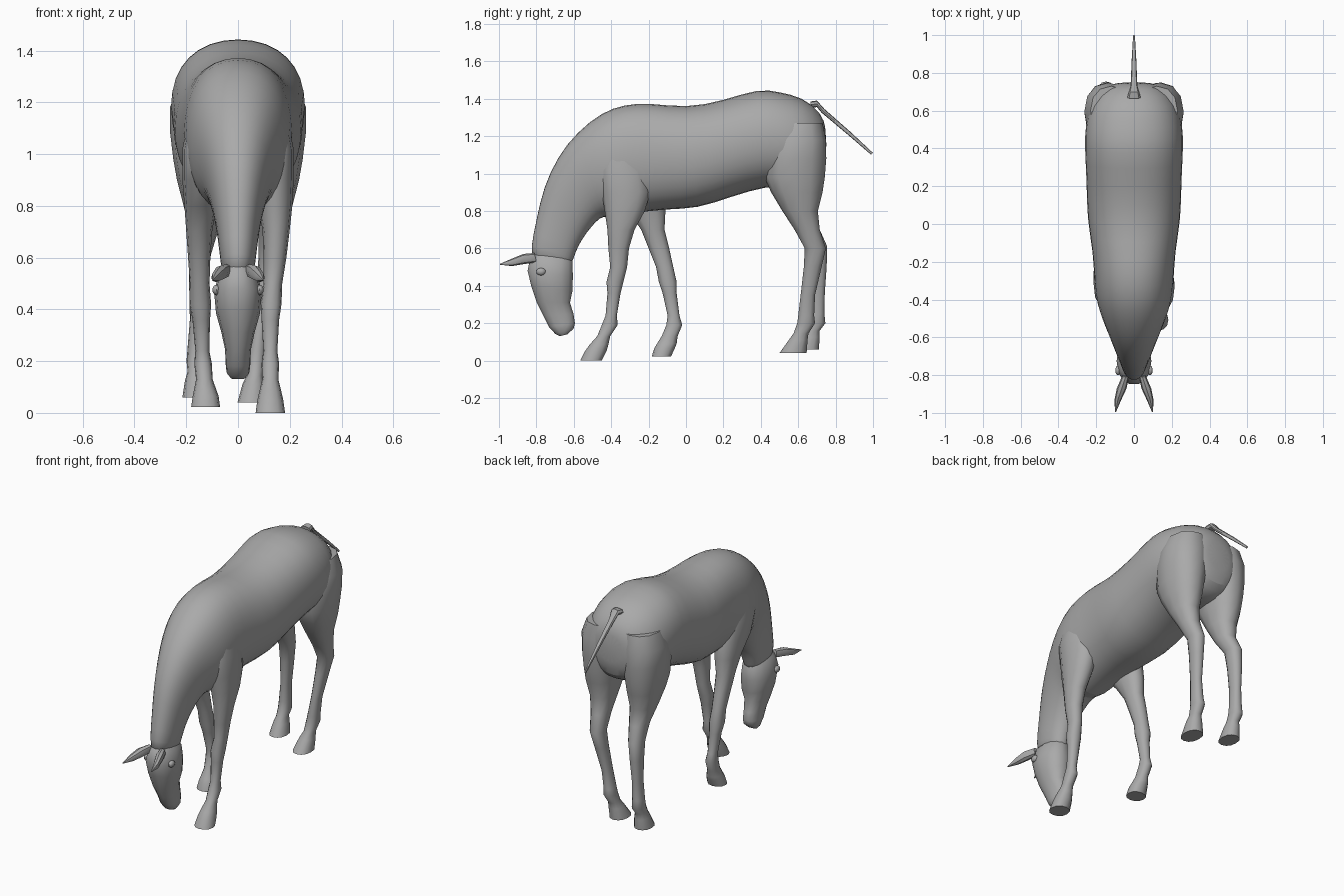
import bpy, bmesh, math
from mathutils import Vector

coat = bpy.data.materials.new("grey_coat")
coat.diffuse_color = (0.4, 0.4, 0.4, 1)


def finish(bm, name, angle=40, subdiv=0):
    bmesh.ops.recalc_face_normals(bm, faces=bm.faces)
    mesh = bpy.data.meshes.new(name)
    bm.to_mesh(mesh)
    bm.free()
    mesh.materials.append(coat)
    ob = bpy.data.objects.new(name, mesh)
    bpy.context.collection.objects.link(ob)
    bpy.context.view_layer.objects.active = ob
    ob.select_set(True)
    bpy.ops.object.shade_smooth_by_angle(angle=math.radians(angle))
    ob.select_set(False)
    if subdiv:
        ob.modifiers.new("smooth", 'SUBSURF').levels = subdiv
        ob.modifiers["smooth"].render_levels = subdiv
    return ob


def loft(name, rings, sides=14, power=0.9, angle=40, subdiv=0):
    """Skin rounded rings; each is (y, z of one edge, y, z of other edge, x centre, half width)."""
    bm = bmesh.new()
    loops = []
    for ya, za, yb, zb, xc, w in rings:
        a, b = Vector((xc, ya, za)), Vector((xc, yb, zb))
        mid, half = (a + b) / 2, (a - b) / 2
        loop = []
        for i in range(sides):
            t = 2 * math.pi * i / sides
            c, s = math.cos(t), math.sin(t)
            c = math.copysign(abs(c) ** power, c)
            s = math.copysign(abs(s) ** power, s)
            loop.append(bm.verts.new(mid + half * s + Vector((w * c, 0, 0))))
        loops.append(loop)
    for p, q in zip(loops, loops[1:]):
        for i in range(sides):
            j = (i + 1) % sides
            bm.faces.new((p[i], p[j], q[j], q[i]))
    bm.faces.new(loops[0])
    bm.faces.new(loops[-1])
    return finish(bm, name, angle, subdiv)


def leg(name, side, rows):
    """Rows are (z, front y, back y, x distance from middle, half width)."""
    return loft(name, [(yf, z, yb, z, side * x, w) for z, yf, yb, x, w in rows],
                sides=12, angle=45)


# Trunk and lowered neck, from rump to poll
trunk = [
    (.750, 1.24, .752, 1.08, .08), (.725, 1.33, .735, .98, .16),
    (.62, 1.415, .66, .92, .24), (.50, 1.44, .55, .92, .262),
    (.39, 1.462, .44, .93, .268), (.20, 1.395, .24, .87, .255),
    (0, 1.355, .06, .805, .255), (-.20, 1.385, -.10, .805, .22),
    (-.33, 1.375, -.30, .78, .215), (-.45, 1.335, -.40, .75, .20),
    (-.585, 1.225, -.44, .77, .165), (-.685, 1.10, -.48, .74, .13),
    (-.765, .93, -.53, .68, .10), (-.80, .76, -.57, .62, .08),
    (-.835, .60, -.60, .55, .07), (-.82, .53, -.62, .47, .05)]
loft("trunk_and_neck", [(a, b, c, d, 0, w) for a, b, c, d, w in trunk],
     sides=16, subdiv=1)

# Head, from poll down to muzzle
head = [
    (-.80, .585, -.63, .565, .045), (-.835, .55, -.605, .53, .075),
    (-.85, .48, -.602, .45, .092), (-.83, .40, -.605, .37, .085),
    (-.80, .31, -.618, .31, .064), (-.765, .24, -.60, .25, .050),
    (-.735, .18, -.592, .20, .048), (-.70, .142, -.60, .17, .044),
    (-.675, .13, -.635, .14, .028)]
loft("head", [(a, b, c, d, 0, w) for a, b, c, d, w in head], sides=14)

# Ears and eyes, mirrored
for side, label in ((1, "right"), (-1, "left")):
    loft("ear_" + label, [
        (-.81, .575, -.80, .525, side * .045, .018),
        (-.87, .570, -.87, .515, side * .065, .026),
        (-.93, .545, -.93, .505, side * .085, .018),
        (-.995, .517, -.995, .512, side * .098, .003)], sides=8)
    bm = bmesh.new()
    bmesh.ops.create_uvsphere(bm, u_segments=10, v_segments=6, radius=1)
    for v in bm.verts:
        v.co = Vector((v.co.x * .016 + side * .084, v.co.y * .026 - .775, v.co.z * .02 + .475))
    finish(bm, "eye_" + label)

# Front legs: right one forward, left one back
leg("front_leg_right", 1, [
    (1.15, -.44, -.22, .13, .06), (1.02, -.465, -.20, .14, .075),
    (.90, -.45, -.19, .14, .075), (.80, -.435, -.22, .145, .065),
    (.70, -.42, -.275, .147, .052), (.60, -.415, -.305, .143, .044),
    (.50, -.405, -.315, .135, .036), (.42, -.425, -.335, .128, .040),
    (.36, -.42, -.35, .125, .034), (.24, -.43, -.37, .125, .027),
    (.19, -.45, -.365, .125, .034), (.13, -.475, -.405, .125, .031),
    (.085, -.515, -.415, .125, .042), (.05, -.54, -.425, .125, .050),
    (0, -.565, -.45, .125, .057)])
leg("front_leg_left", -1, [
    (1.15, -.42, -.20, .13, .06), (1.02, -.455, -.16, .14, .075),
    (.90, -.41, -.12, .14, .075), (.80, -.31, -.11, .145, .062),
    (.70, -.24, -.115, .15, .050), (.60, -.20, -.09, .15, .043),
    (.50, -.16, -.068, .148, .038), (.42, -.145, -.05, .146, .042),
    (.36, -.125, -.05, .142, .034), (.24, -.098, -.035, .138, .027),
    (.19, -.105, -.02, .135, .034), (.13, -.13, -.045, .13, .032),
    (.09, -.155, -.05, .127, .043), (.065, -.17, -.06, .125, .050),
    (.022, -.183, -.08, .125, .056)])

# Hind legs share the thigh; the lower parts differ in stance
thigh = [
    (1.27, .47, .73, .12, .11), (1.18, .44, .748, .135, .128),
    (1.08, .42, .75, .14, .122), (.98, .42, .742, .142, .108),
    (.90, .455, .73, .142, .094), (.80, .515, .705, .138, .072),
    (.70, .58, .715, .132, .054)]
leg("hind_leg_right", 1, thigh + [
    (.60, .635, .748, .122, .043), (.50, .63, .725, .108, .036),
    (.35, .613, .69, .088, .028), (.24, .60, .685, .075, .033),
    (.20, .595, .69, .07, .036), (.145, .575, .655, .065, .031),
    (.11, .55, .65, .06, .043), (.04, .50, .645, .052, .054)])
leg("hind_leg_left", -1, thigh + [
    (.61, .64, .755, .148, .043), (.50, .655, .752, .153, .036),
    (.36, .662, .742, .158, .028), (.25, .658, .74, .162, .033),
    (.20, .65, .745, .163, .036), (.16, .63, .715, .163, .032),
    (.125, .61, .715, .163, .042), (.06, .575, .71, .163, .052)])

# Thin stiff tail with a wider dock
loft("tail", [
    (.665, 1.385, .67, 1.35, 0, .035), (.70, 1.39, .70, 1.355, 0, .028),
    (.74, 1.345, .725, 1.325, 0, .018), (.88, 1.222, .868, 1.205, 0, .012),
    (1.0, 1.11, .99, 1.10, 0, .005)], sides=8)
